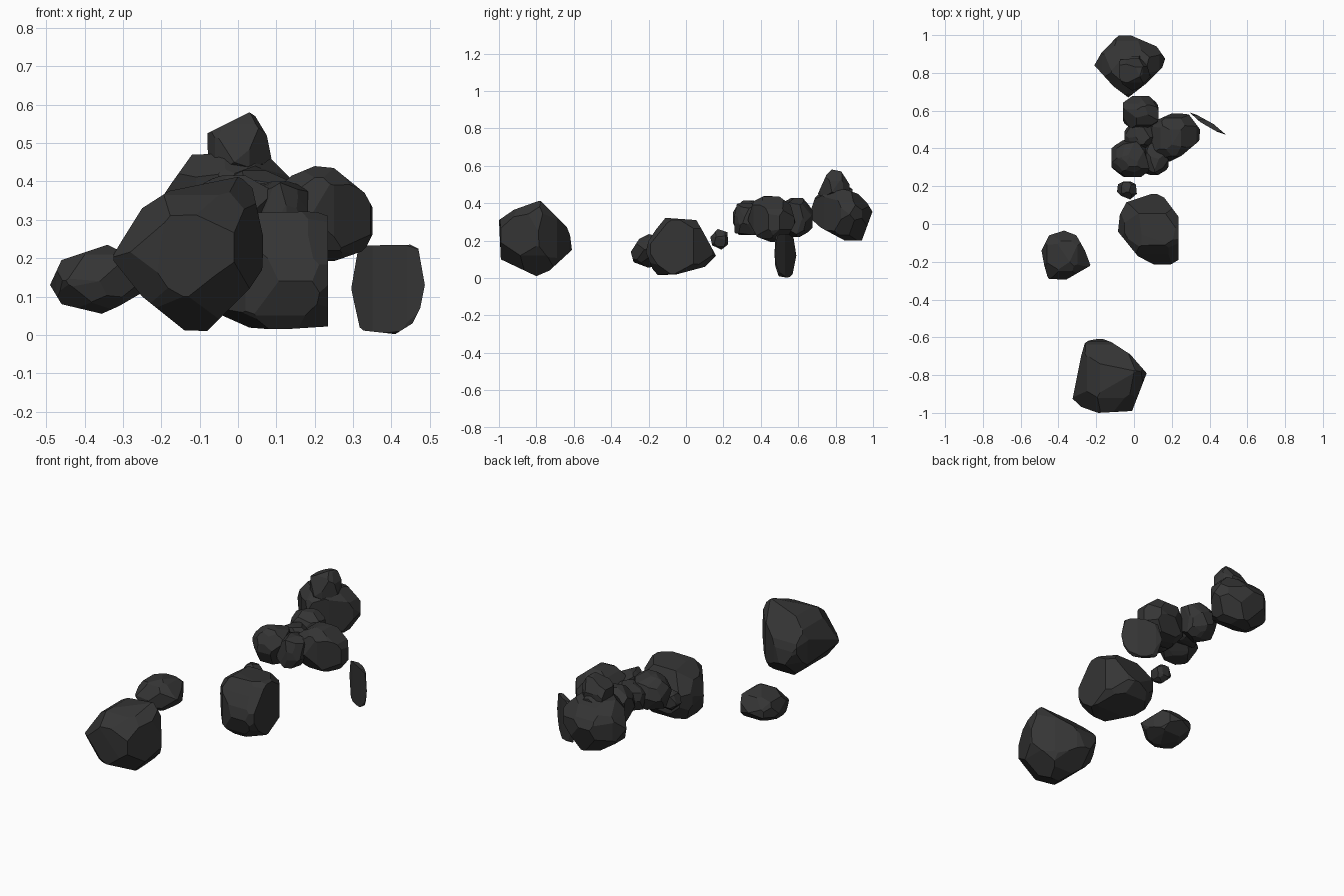
import bpy, bmesh, random
from mathutils import Vector

mat = bpy.data.materials.new("dark_stone")
mat.diffuse_color = (0.035, 0.035, 0.035, 1)


def cut(bm, point, normal):
    # Slice off everything beyond the plane and cap the flat facet
    geom = bm.verts[:] + bm.edges[:] + bm.faces[:]
    res = bmesh.ops.bisect_plane(bm, geom=geom, dist=1e-5, plane_co=point,
                                 plane_no=normal, clear_outer=True)
    edges = [e for e in res["geom_cut"] if isinstance(e, bmesh.types.BMEdge)]
    if len(edges) > 2 and any(e.is_boundary for e in edges):
        bmesh.ops.contextual_create(bm, geom=edges)


def rock(name, lo, hi, seed, front=(), right=(), top=(), facets=16, keep=0.87):
    """Chisel a block: outline planes first, then random facets."""
    rng = random.Random(seed)
    lo, hi = Vector(lo), Vector(hi)
    mid, half = (lo + hi) / 2, (hi - lo) / 2
    bm = bmesh.new()
    bmesh.ops.create_cube(bm, size=2)
    for v in bm.verts:
        v.co = mid + v.co * half
    for outline, (a, b) in ((front, (0, 2)), (right, (1, 2)), (top, (0, 1))):
        if not outline:
            continue
        ca = sum(p[0] for p in outline) / len(outline)
        cb = sum(p[1] for p in outline) / len(outline)
        for p, q in zip(outline, outline[1:] + outline[:1]):
            n = Vector((0, 0, 0))
            n[a], n[b] = q[1] - p[1], p[0] - q[0]
            if n[a] * (p[0] - ca) + n[b] * (p[1] - cb) < 0:
                n = -n
            far = max(outline, key=lambda t: n[a] * t[0] + n[b] * t[1])
            co = mid.copy()
            co[a], co[b] = far
            cut(bm, co, n.normalized())
    shaped = bool(front or right or top)
    for i in range(facets):
        n = Vector([rng.uniform(0.35, 1) * (1 if i >> k & 1 else -1) if shaped
                    else rng.gauss(0, 1) for k in range(3)])
        n = Vector([n[k] / half[k] for k in range(3)]).normalized()
        if shaped:
            reach = max((v.co - mid).dot(n) for v in bm.verts) * keep
            reach = max(reach, 0.93 * Vector([n[k] * half[k] for k in range(3)]).length)
        else:
            reach = Vector([n[k] * half[k] for k in range(3)]).length * rng.uniform(0.95, 1.05)
        cut(bm, mid + n * reach, n)
    bmesh.ops.recalc_face_normals(bm, faces=bm.faces[:])
    me = bpy.data.meshes.new(name)
    bm.to_mesh(me)
    bm.free()
    me.materials.append(mat)
    bpy.context.collection.objects.link(bpy.data.objects.new(name, me))


# Large boulder at the front
rock("front_boulder", (-.33, -1, .01), (.065, -.6, .415), 1,
     front=[(-.33, .2), (-.28, .28), (-.25, .33), (-.18, .375), (0, .412), (.035, .395),
            (.067, .25), (.063, .17), (.03, .12), (-.08, .01), (-.14, .012), (-.25, .1)],
     right=[(-1, .31), (-.92, .365), (-.78, .415), (-.75, .385), (-.72, .31), (-.62, .23),
            (-.61, .15), (-.73, .04), (-.8, .01), (-.99, .1)],
     top=[(-.26, -.63), (-.22, -.605), (-.19, -.6), (-.12, -.625), (-.02, -.69), (.067, -.79),
          (-.01, -.99), (-.19, -1), (-.33, -.95), (-.28, -.7)])

# Small rock on the left
rock("left_rock", (-.49, -.295, .055), (-.23, -.035, .235), 2,
     front=[(-.49, .13), (-.46, .195), (-.34, .235), (-.3, .215), (-.23, .15),
            (-.25, .11), (-.31, .075), (-.355, .055), (-.46, .08)],
     right=[(-.295, .14), (-.25, .21), (-.2, .235), (-.09, .21), (-.035, .14),
            (-.1, .08), (-.2, .055), (-.28, .085)],
     top=[(-.49, -.14), (-.475, -.22), (-.455, -.29), (-.36, -.295), (-.23, -.22),
          (-.26, -.14), (-.305, -.06), (-.37, -.035), (-.45, -.06)])

# Blocky boulder in the middle
rock("middle_boulder", (-.085, -.22, .01), (.235, .165, .322), 3,
     front=[(-.085, .16), (-.05, .26), (.04, .318), (.2, .322), (.235, .31),
            (.235, .022), (.05, .01), (-.04, .05)],
     right=[(-.215, .14), (-.18, .05), (-.15, .015), (-.05, .02), (.1, .06), (.16, .12),
            (.09, .25), (.055, .31), (-.11, .322), (-.16, .26), (-.2, .2)],
     top=[(-.085, -.04), (-.075, .05), (-.04, .115), (.11, .165), (.16, .14),
          (.235, .04), (.235, -.19), (.19, -.217), (.11, -.217), (.02, -.17)], keep=.9)

# Pebble behind it
rock("pebble", (-.09, .13, .15), (.015, .235, .265), 4,
     front=[(-.09, .2), (-.065, .25), (-.03, .265), (.015, .22), (0, .17), (-.04, .15)],
     right=[(.13, .22), (.17, .262), (.222, .245), (.225, .18), (.19, .152), (.14, .175)],
     top=[(-.09, .17), (-.085, .21), (-.035, .235), (.01, .21), (.015, .16),
          (-.02, .13), (-.07, .15)], facets=8)

# Thin upright slab on the right
rock("slab", (.295, .465, 0), (.487, .59, .237), 5,
     front=[(.296, .12), (.3, .2), (.307, .222), (.335, .233), (.45, .235), (.47, .225),
            (.487, .13), (.475, .07), (.455, .03), (.41, .002), (.32, .012), (.303, .03)],
     right=[(.465, .17), (.47, .215), (.49, .235), (.55, .235), (.575, .215), (.59, .12),
            (.57, .02), (.55, 0), (.495, .01), (.475, .07)],
     top=[(.295, .59), (.33, .579), (.42, .53), (.487, .473), (.44, .488), (.35, .54)],
     facets=0)

# Stones of the cluster
rock("cluster_main", (.06, .32, .19), (.358, .59, .44), 6,
     front=[(.06, .3), (.1, .38), (.14, .415), (.2, .44), (.25, .435), (.33, .37), (.352, .33),
            (.355, .27), (.33, .22), (.25, .192), (.12, .2)],
     right=[(.33, .31), (.36, .41), (.42, .44), (.5, .435), (.56, .39), (.585, .3),
            (.54, .21), (.46, .19), (.38, .22)],
     top=[(.07, .5), (.12, .55), (.21, .59), (.29, .58), (.35, .5), (.345, .44),
          (.25, .36), (.17, .32), (.08, .42)], keep=.9)
rock("cluster_left", (-.12, .25, .23), (.085, .445, .415), 7, facets=34)
rock("cluster_front", (.04, .26, .23), (.182, .43, .4), 18, facets=34)
rock("cluster_link", (-.05, .4, .26), (.12, .54, .395), 9, facets=34)
rock("cluster_back", (-.058, .5, .22), (.13, .677, .428), 10, facets=42)

# Rear boulder with two stones resting on it
rock("rear_boulder", (-.21, .67, .2), (.165, 1, .475), 11,
     front=[(-.21, .34), (-.17, .4), (-.12, .47), (.07, .475), (.135, .41), (.165, .34),
            (.1, .23), (.03, .2), (-.08, .2), (-.17, .26)],
     right=[(.67, .37), (.7, .46), (.76, .475), (.86, .472), (.92, .45), (.97, .4), (.997, .355),
            (.94, .2), (.85, .2), (.72, .27), (.675, .31)],
     top=[(-.21, .84), (-.17, .91), (-.08, 1), (-.02, 1), (.12, .94), (.165, .875),
          (.15, .83), (.06, .74), (-.03, .67), (-.11, .73)])
rock("upper_stone", (-.08, .705, .4), (.087, .88, .58), 12,
     front=[(-.08, .525), (.03, .58), (.045, .57), (.075, .52), (.087, .46), (0, .4), (-.078, .45)],
     right=[(.705, .45), (.75, .55), (.78, .58), (.83, .57), (.875, .5), (.87, .42), (.76, .4)],
     top=[(-.08, .78), (-.075, .87), (.03, .88), (.07, .84), (.087, .78), (.03, .72),
          (-.01, .705), (-.06, .74)], facets=8)
rock("upper_chip", (-.06, .79, .4), (.045, .89, .495), 13, facets=24)
